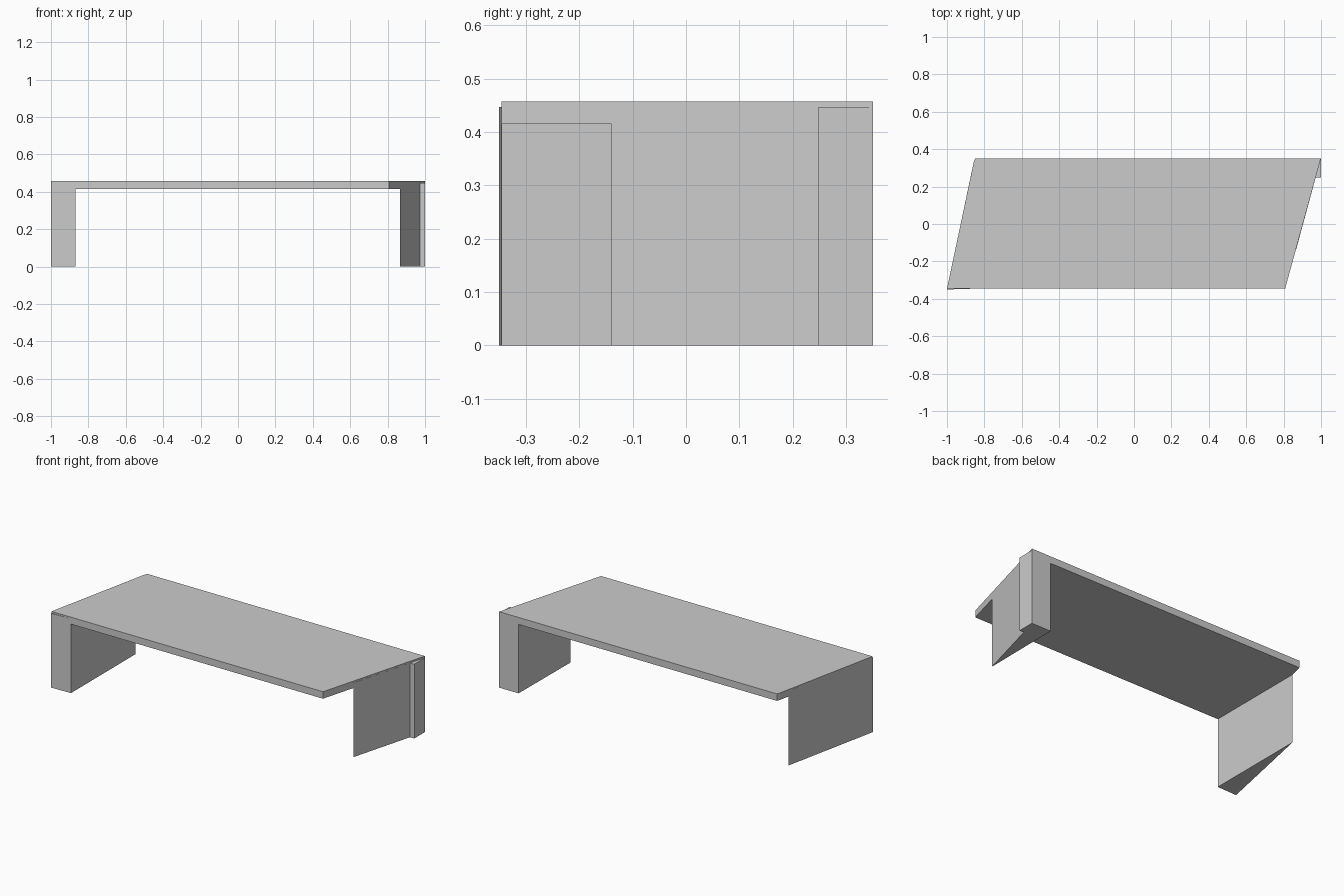
import bpy
import bmesh

if "Cube" in bpy.data.objects:
    bpy.data.objects.remove(bpy.data.objects["Cube"])


def prism(name, outline, z0, z1):
    """Extrude a counter-clockwise xy outline from z0 up to z1."""
    bm = bmesh.new()
    base = bm.faces.new([bm.verts.new((x, y, z0)) for x, y in outline])
    ext = bmesh.ops.extrude_face_region(bm, geom=[base], use_keep_orig=True)
    for v in ext["geom"]:
        if isinstance(v, bmesh.types.BMVert):
            v.co.z = z1
    bmesh.ops.recalc_face_normals(bm, faces=bm.faces)
    mesh = bpy.data.meshes.new(name)
    bm.to_mesh(mesh)
    bm.free()
    obj = bpy.data.objects.new(name, mesh)
    bpy.context.collection.objects.link(obj)
    return obj


TOP = 0.457      # upper surface
UNDER = 0.415    # underside of the slab
LEG_TOP = 0.447  # legs run up into the slab

# Skewed table slab with a slightly clipped back left corner
prism("table_top", [(-1.0, -0.346), (0.808, -0.346), (0.999, 0.35),
                    (-0.85, 0.35), (-0.857, 0.33)], UNDER, TOP)

# Wedge legs, flush with the slanted ends
prism("left_leg", [(-1.0, -0.35), (-0.87, -0.346), (-0.87, 0.27)], 0, LEG_TOP)
prism("right_leg", [(0.866, -0.14), (0.999, 0.35), (0.87, 0.35)], 0, LEG_TOP)

# Small corner post outside the right leg
prism("corner_post", [(0.972, 0.248), (1.0, 0.248), (1.0, 0.35), (0.98, 0.35)],
      0, LEG_TOP)
